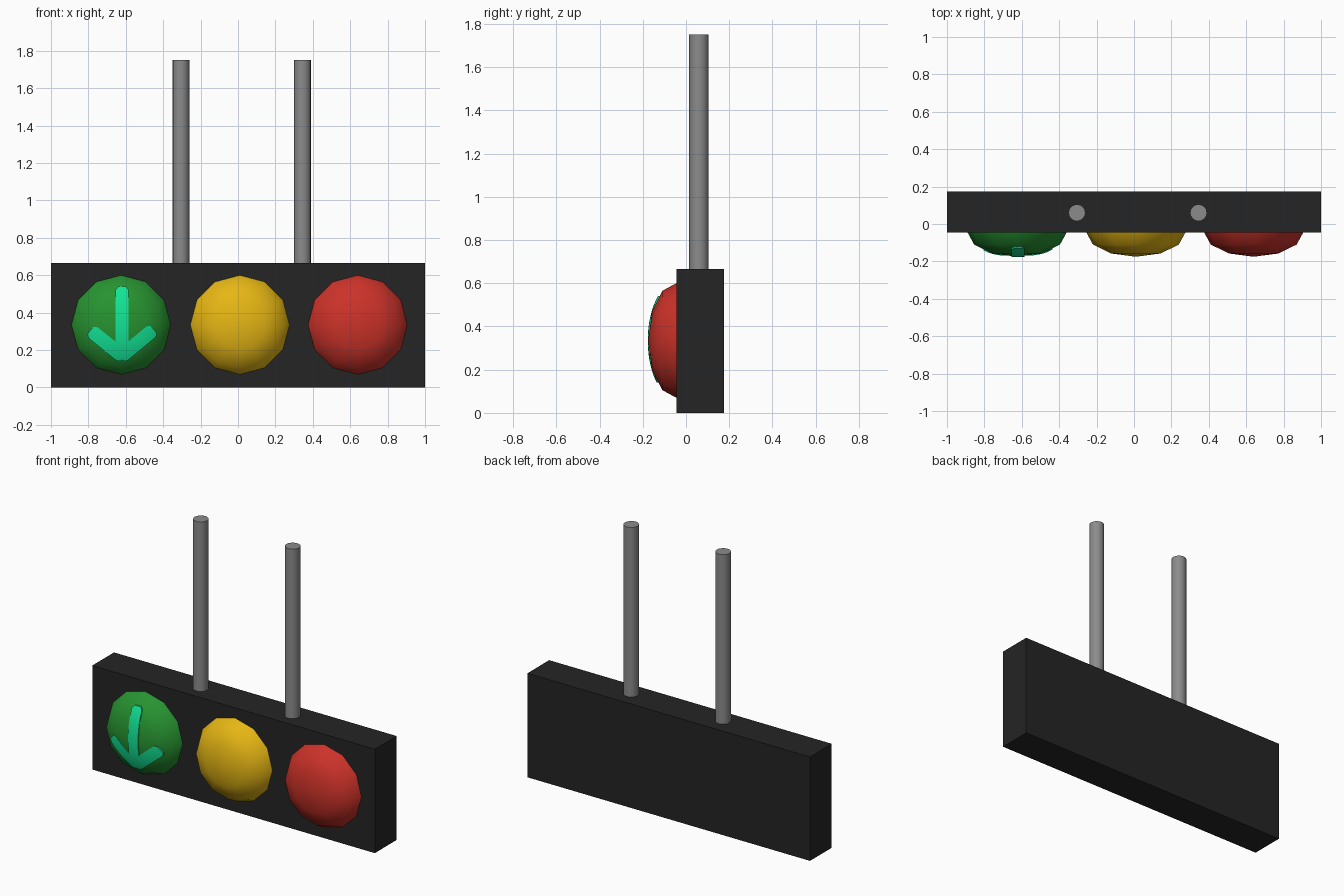
import bpy, bmesh, math

if "Cube" in bpy.data.objects:
    bpy.data.objects.remove(bpy.data.objects["Cube"])

LAMP_Z, LAMP_R, FACE_Y, DEPTH = 0.335, 0.265, -0.045, 0.13


def material(name, rgb):
    m = bpy.data.materials.new(name)
    m.diffuse_color = (*rgb, 1)
    m.use_nodes = True
    m.node_tree.nodes["Principled BSDF"].inputs["Base Color"].default_value = m.diffuse_color
    return m


BLACK = material("housing black", (0.018, 0.018, 0.018))
GREY = material("pole grey", (0.26, 0.26, 0.26))
GREEN = material("lamp green", (0.02, 0.29, 0.03))
YELLOW = material("lamp yellow", (0.79, 0.47, 0.007))
RED = material("lamp red", (0.60, 0.032, 0.022))
TEAL = material("arrow green", (0.006, 0.78, 0.30))


def finish(name, bm, mat, smooth=False):
    bmesh.ops.recalc_face_normals(bm, faces=bm.faces)
    me = bpy.data.meshes.new(name)
    bm.to_mesh(me)
    bm.free()
    me.materials.append(mat)
    ob = bpy.data.objects.new(name, me)
    bpy.context.collection.objects.link(ob)
    if smooth:
        bpy.ops.object.select_all(action='DESELECT')
        ob.select_set(True)
        bpy.context.view_layer.objects.active = ob
        bpy.ops.object.shade_smooth_by_angle(angle=math.radians(40))
    return ob


# Housing box
bm = bmesh.new()
bmesh.ops.create_cube(bm, size=1)
for v in bm.verts:
    v.co = (v.co.x * 2, v.co.y * 0.22 + 0.065, v.co.z * 0.665 + 0.3325)
finish("housing", bm, BLACK)

# Two hanging poles
for side, x in (("left", -0.305), ("right", 0.345)):
    bm = bmesh.new()
    bmesh.ops.create_cone(bm, cap_ends=True, segments=16, radius1=0.045,
                          radius2=0.045, depth=1.09)
    bmesh.ops.translate(bm, verts=bm.verts, vec=(x, 0.06, 1.205))
    finish(side + "_pole", bm, GREY, True)


# Flattened half-dome lamps, 12 sided
def lamp(name, x, mat):
    bm = bmesh.new()
    pole = bm.verts.new((x, FACE_Y - DEPTH, LAMP_Z))
    rings = []
    for a in (math.pi / 6, math.pi / 3, math.pi / 2):
        r, y = LAMP_R * math.sin(a), FACE_Y - DEPTH * math.cos(a)
        rings.append([bm.verts.new((x + r * math.cos(k * math.pi / 6), y,
                                    LAMP_Z + r * math.sin(k * math.pi / 6)))
                      for k in range(12)])
    for k in range(12):
        n = (k + 1) % 12
        bm.faces.new((pole, rings[0][k], rings[0][n]))
        for a, b in zip(rings, rings[1:]):
            bm.faces.new((a[k], b[k], b[n], a[n]))
    bm.faces.new(rings[-1])
    finish(name, bm, mat, True)


lamp("green_lamp", -0.625, GREEN)
lamp("yellow_lamp", 0.01, YELLOW)
lamp("red_lamp", 0.64, RED)


# Down arrow: three rounded strips laid over the green dome
def strip(name, start, end, half, cx=-0.625):
    bm = bmesh.new()
    dx, dz = end[0] - start[0], end[1] - start[1]
    length = math.hypot(dx, dz)
    dx, dz = dx / length, dz / length
    rows, steps = [], 20
    for i in range(steps + 1):
        s = length * i / steps
        e = min(s, length - s)
        k = max(0, 1 - e / (half * 0.6))
        w = half * (1 - 0.4 * k * k)
        row = []
        for j in range(-2, 3):
            px = start[0] + dx * s - dz * w * j / 2
            pz = start[1] + dz * s + dx * w * j / 2
            r2 = (px * px + pz * pz) / LAMP_R ** 2
            y = FACE_Y - 0.002 - DEPTH * math.sqrt(max(0, 1 - r2))
            row.append((px + cx, y, pz + LAMP_Z))
        rows.append(row)
    # front sheet and a sheet just behind it, joined round the border
    grids = [[[bm.verts.new((x, y + off, z)) for x, y, z in r] for r in rows]
             for off in (0, 0.009)]
    for g in grids:
        for a, b in zip(g, g[1:]):
            for j in range(4):
                bm.faces.new((a[j], a[j + 1], b[j + 1], b[j]))
    rims = [[r[0] for r in g] + g[-1][1:] + [r[-1] for r in g[-2::-1]]
            + g[0][-2:0:-1] for g in grids]
    for k in range(len(rims[0])):
        n = (k + 1) % len(rims[0])
        bm.faces.new((rims[0][k], rims[0][n], rims[1][n], rims[1][k]))
    finish(name, bm, TEAL, True)


strip("arrow_shaft", (0.005, 0.205), (0.005, -0.17), 0.035)
strip("arrow_left_arm", (-0.165, -0.03), (0.015, -0.175), 0.038)
strip("arrow_right_arm", (0.175, -0.025), (-0.005, -0.175), 0.038)
